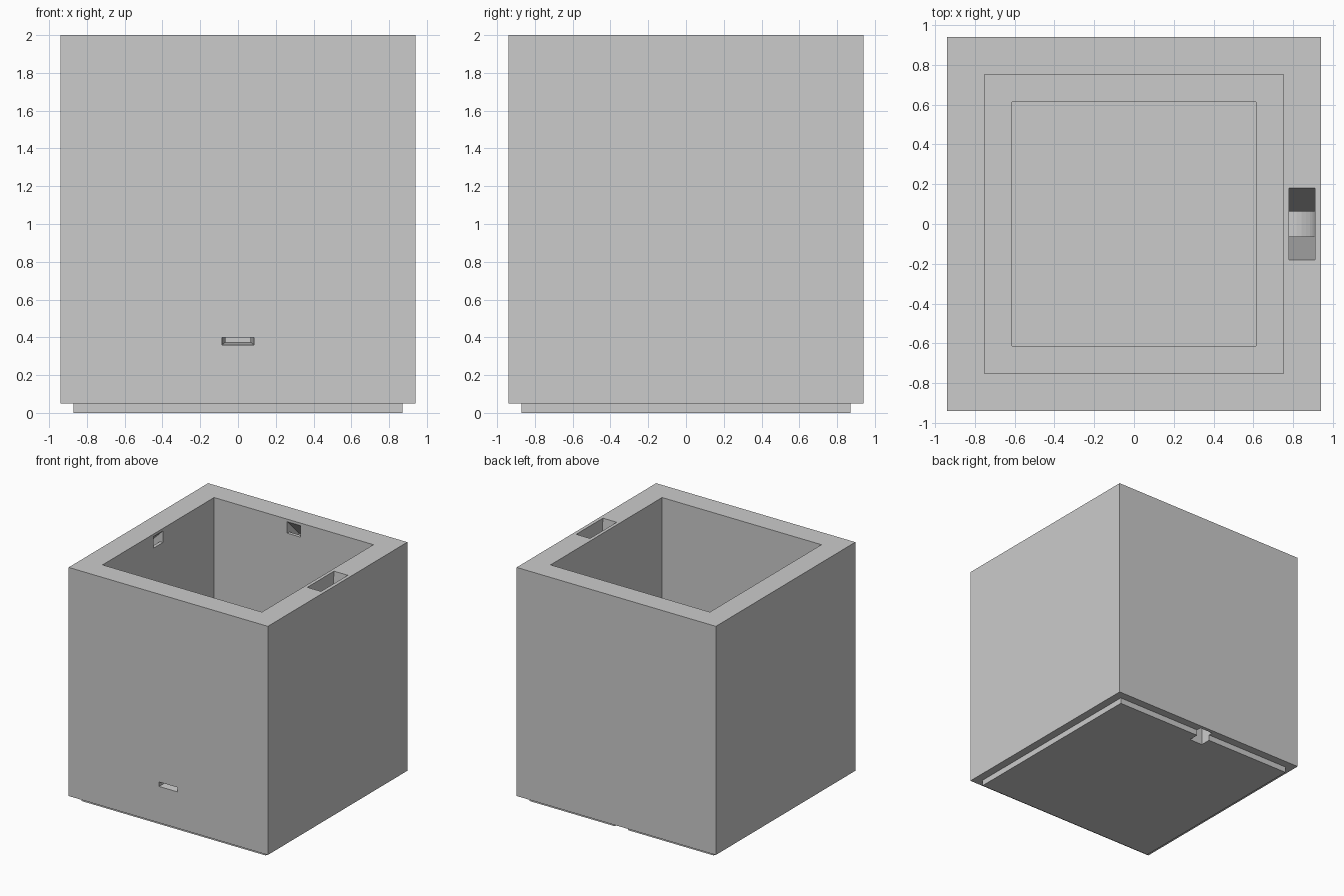
import bpy, bmesh, math
from mathutils import Matrix

if "Cube" in bpy.data.objects:
    bpy.data.objects.remove(bpy.data.objects["Cube"])

grey = bpy.data.materials.new("light_grey")
grey.diffuse_color = (0.6, 0.6, 0.6, 1)
grey.use_nodes = True
grey.node_tree.nodes["Principled BSDF"].inputs["Base Color"].default_value = grey.diffuse_color


def loft(name, a, b):
    """Solid between two matching loops of points."""
    bm = bmesh.new()
    va = [bm.verts.new(p) for p in a]
    vb = [bm.verts.new(p) for p in b]
    n = len(va)
    bm.faces.new(va)
    bm.faces.new(vb[::-1])
    for i in range(n):
        j = (i + 1) % n
        bm.faces.new((va[j], va[i], vb[i], vb[j]))
    bmesh.ops.recalc_face_normals(bm, faces=bm.faces)
    me = bpy.data.meshes.new(name)
    bm.to_mesh(me)
    bm.free()
    me.materials.append(grey)
    ob = bpy.data.objects.new(name, me)
    bpy.context.collection.objects.link(ob)
    return ob


def rect(x0, x1, y0, y1, z):
    return [(x0, y0, z), (x1, y0, z), (x1, y1, z), (x0, y1, z)]


def block(name, h, z0, z1):
    return loft(name, rect(-h, h, -h, h, z0), rect(-h, h, -h, h, z1))


def prism(name, profile, half):
    """Profile of (outward, z) points, extruded across y; outward is +x."""
    return loft(name, [(r, -half, z) for r, z in profile],
                [(r, half, z) for r, z in profile])


def turn(ob, degrees):
    ob.data.transform(Matrix.Rotation(math.radians(degrees), 4, 'Z'))
    return ob


def boolean(target, tool, operation='DIFFERENCE'):
    m = target.modifiers.new("cut", 'BOOLEAN')
    m.operation = operation
    m.solver = 'EXACT'
    m.object = tool
    bpy.context.view_layer.objects.active = target
    bpy.ops.object.modifier_apply(modifier=m.name)
    bpy.data.objects.remove(tool)


# Outer box standing on a slightly smaller plinth
box = block("planter_box", 0.94, 0.05, 2.0)
boolean(box, block("plinth", 0.87, 0.0, 0.2), 'UNION')

# Main cavity and the smaller recess in its floor
boolean(box, block("cavity", 0.752, 0.30, 2.1))
boolean(box, block("floor_recess", 0.615, 0.15, 0.4))

# Filling chute: tapers down inside the right wall, then bends inward
boolean(box, loft("chute", rect(0.78, 0.91, -0.181, 0.181, 2.01),
                  rect(0.78, 0.91, -0.062, 0.062, 0.6)))
bend = [(0.74, 0.6), (0.74, 0.45)]
for i in range(9):
    t = math.radians(90 * i / 8)
    bend.append((0.76 + 0.15 * math.sin(t), 0.60 - 0.15 * math.cos(t)))
bend += [(0.91, 0.62), (0.78, 0.62), (0.78, 0.6)]
boolean(box, prism("chute_bend", bend, 0.062))

# Back channel: from a hole under the rim down through the plinth
top = [(0.91, 1.82), (0.74, 1.99), (0.74, 1.88), (0.78, 1.88)]
boolean(box, turn(prism("back_channel", [(0.91, -0.1)] + top + [(0.78, -0.1)], 0.062), 90))

# Left channel: from a hole under the rim to an outlet near the floor
boolean(box, turn(prism("left_channel", [(0.91, 0.45)] + top
                        + [(0.78, 0.6), (0.74, 0.6), (0.74, 0.45)], 0.062), 180))

# Overflow slot through the front wall, narrowing inward
def slot(half, y, z0, z1):
    return [(-half, y, z0), (half, y, z0), (half, y, z1), (-half, y, z1)]

boolean(box, loft("overflow_slot", slot(0.087, -0.95, 0.359, 0.398),
                  slot(0.064, -0.74, 0.376, 0.398)))
